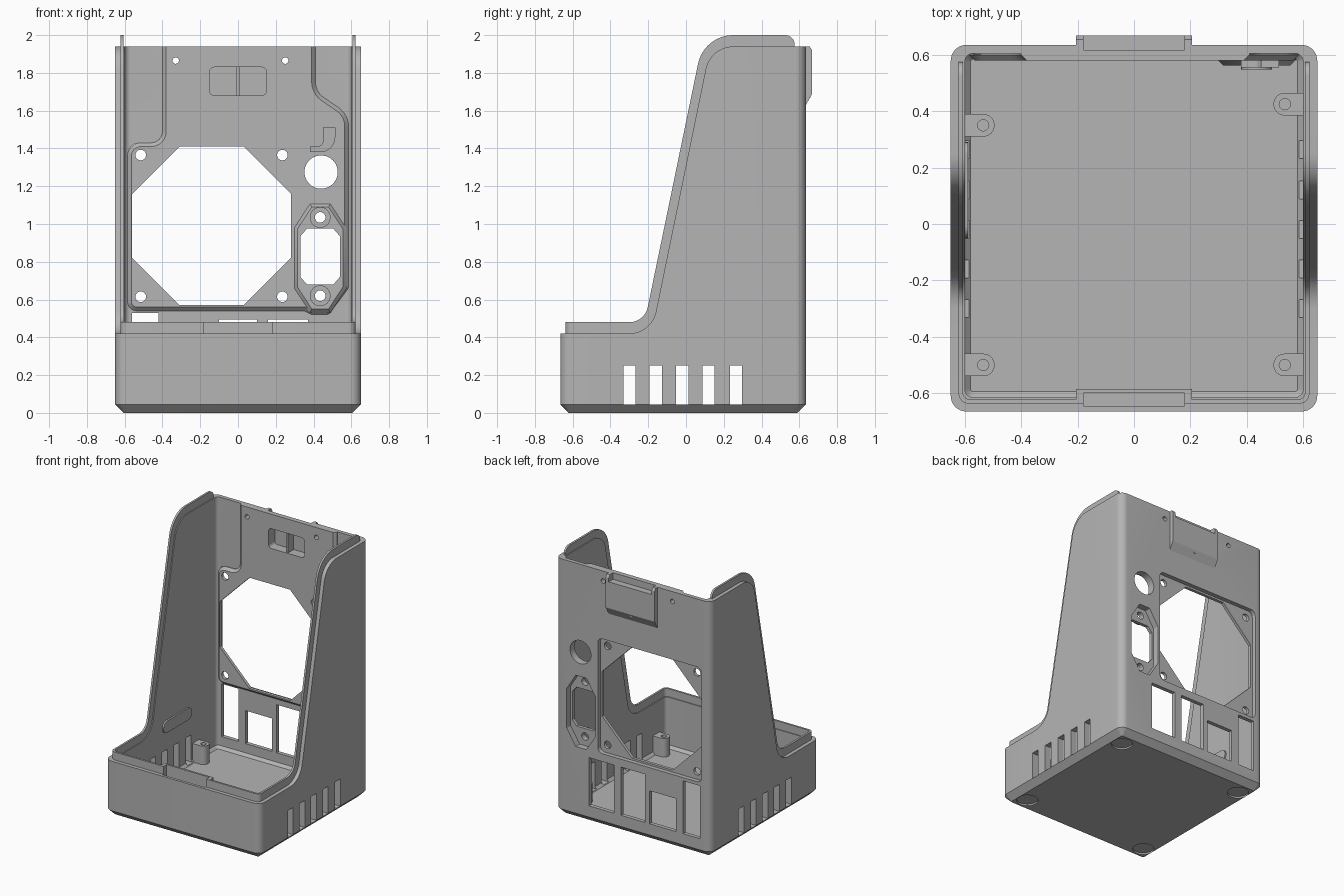
import bpy, bmesh, math
from mathutils import Vector

cube = bpy.data.objects.get("Cube")
if cube:
    bpy.data.objects.remove(cube, do_unlink=True)

grey = bpy.data.materials.new("mid grey plastic")
grey.use_nodes = True
grey.diffuse_color = (0.46, 0.46, 0.46, 1)
grey.node_tree.nodes["Principled BSDF"].inputs["Base Color"].default_value = (0.46, 0.46, 0.46, 1)


def outline(points, n=8):
    """Polygon whose corners (x, y, radius) become arcs."""
    out = []
    for i, p in enumerate(points):
        c = Vector(p[:2])
        r = p[2] if len(p) > 2 else 0
        if not r:
            out.append(c)
            continue
        d1 = (Vector(points[i - 1][:2]) - c).normalized()
        d2 = (Vector(points[(i + 1) % len(points)][:2]) - c).normalized()
        h = d1.angle(d2) / 2
        mid = c + (d1 + d2).normalized() * (r / math.sin(h))
        s = c + d1 * (r / math.tan(h)) - mid
        e = c + d2 * (r / math.tan(h)) - mid
        sweep = math.pi - 2 * h
        for k in range(n + 1):
            a = sweep * k / n
            out.append(mid + (s * math.sin(sweep - a) + e * math.sin(a)) / math.sin(sweep))
    return out


def rect(x0, x1, y0, y1, r=0):
    return outline([(x0, y0, r), (x1, y0, r), (x1, y1, r), (x0, y1, r)])


def chamfered(x0, x1, y0, y1, cx, cy):
    return [(x0 + cx, y0), (x1 - cx, y0), (x1, y0 + cy), (x1, y1 - cy),
            (x1 - cx, y1), (x0 + cx, y1), (x0, y1 - cy), (x0, y0 + cy)]


def circle(x, y, r, n=24):
    return [(x + r * math.cos(math.tau * k / n), y + r * math.sin(math.tau * k / n)) for k in range(n)]


def prism(name, pts, axis, a, b, bevel=0):
    """Extrude an outline along an axis, optionally chamfering its rim at a."""
    place = {"X": lambda u, v, w: (w, u, v), "Y": lambda u, v, w: (u, w, v),
             "Z": lambda u, v, w: (u, v, w)}[axis]
    bm = bmesh.new()
    near = [bm.verts.new(place(p[0], p[1], a)) for p in pts]
    far = [bm.verts.new(place(p[0], p[1], b)) for p in pts]
    rim = list(bm.faces.new(near).edges)
    bm.faces.new(far[::-1])
    for i in range(len(pts)):
        bm.faces.new((near[i], near[i - 1], far[i - 1], far[i]))
    bmesh.ops.recalc_face_normals(bm, faces=bm.faces[:])
    if bevel:
        bmesh.ops.bevel(bm, geom=rim, offset=bevel, segments=1, profile=0.5, affect="EDGES")
    me = bpy.data.meshes.new(name)
    bm.to_mesh(me)
    bm.free()
    me.materials.append(grey)
    ob = bpy.data.objects.new(name, me)
    bpy.context.collection.objects.link(ob)
    return ob


def boolean(ob, tools, op="DIFFERENCE"):
    """Stack one boolean per tool and apply them all."""
    bpy.context.view_layer.objects.active = ob
    for tool in tools:
        mod = ob.modifiers.new("cut", "BOOLEAN")
        mod.object, mod.operation, mod.solver = tool, op, "EXACT"
        bpy.ops.object.modifier_apply(modifier=mod.name)


cutters = []


def cutter(pts, axis, a, b, bevel=0):
    ob = prism("cutter", pts, axis, a, b, bevel)
    ob.hide_render = True
    cutters.append(ob)
    return ob


# Main shell: chamfered tub trimmed by the side profile and hollowed
shell = prism("outer_shell", rect(-0.65, 0.65, -0.665, 0.635, 0.055), "Z", 0, 2.1, 0.045)
side = outline([(-0.8, -0.1), (-0.8, 0.42), (-0.183, 0.42, 0.145), (0.129, 1.94, 0.15),
                (0.8, 1.94), (0.8, -0.1)], 12)
boolean(shell, [cutter(side, "X", -1, 1)], "INTERSECT")
hollow = [cutter(rect(-0.6, 0.6, -0.615, 0.605, 0.03), "Z", 0.04, 2.3, 0.02)]
for y in (-0.3, -0.16, -0.02, 0.12, 0.265):
    hollow.append(cutter(rect(y - 0.032, y + 0.032, 0.045, 0.25), "X", -0.8, 0.8))
for x in (-0.53, 0.53):
    for y in (-0.53, 0.5):
        hollow.append(cutter(circle(x, y, 0.075, 32), "Z", -0.1, 0.012))
boolean(shell, hollow)

# Thin raised lip following the rim
lip = prism("rim_lip", rect(-0.622, 0.622, -0.637, 0.62, 0.035), "Z", 0.3, 2.1)
lip_side = outline([(-0.8, 0.1), (-0.8, 0.48), (-0.219, 0.48, 0.1), (0.095, 2.0, 0.19),
                    (0.575, 2.0, 0.05), (0.575, 0.1)], 12)
boolean(lip, [cutter(lip_side, "X", -1, 1)], "INTERSECT")
boolean(lip, [cutter(rect(-0.607, 0.607, -0.622, 0.9, 0.025), "Z", 0.1, 2.3)])

# Thickened inner area of the back wall
panel = prism("back_panel", outline([
    (-0.4, 1.99), (-0.4, 1.43, 0.06), (-0.585, 1.43, 0.07), (-0.585, 0.54, 0.05),
    (0.35, 0.54), (0.39, 0.52, 0.03), (0.48, 0.52, 0.03), (0.585, 0.66, 0.04),
    (0.585, 1.58, 0.12), (0.41, 1.7, 0.1), (0.41, 1.99)]), "Y", 0.58, 0.615, 0.02)
boolean(panel, [cutter(rect(-1, 1, 1.94, 2.3), "Y", 0, 1)])

# Socket surround, its screw bosses and the rear hood
surround = prism("socket_surround", chamfered(0.295, 0.575, 0.53, 1.11, 0.085, 0.13), "Y", 0.563, 0.6, 0.02)
bosses = [prism("socket_screw_boss", circle(0.435, z, 0.055), "Y", 0.548, 0.596) for z in (0.62, 1.035)]
hood = prism("rear_hood", [(0.61, 1.63), (0.635, 1.63), (0.668, 1.69), (0.668, 1.92),
                           (0.655, 1.94), (0.61, 1.94)], "X", -0.205, 0.205)

# Socket, hood and remaining back wall openings
socket_cuts = [
    cutter(chamfered(0.315, 0.555, 0.55, 1.09, 0.075, 0.12), "Y", 0.588, 0.8),
    cutter(chamfered(0.33, 0.54, 0.68, 0.975, 0.035, 0.04), "Y", 0.4, 0.8),
]
for z in (0.62, 1.035):
    socket_cuts.append(cutter(circle(0.435, z, 0.028), "Y", 0.4, 0.8))
hood_cuts = [
    cutter(rect(-0.15, 0.15, 1.68, 1.83, 0.025), "Y", 0.4, 0.655),
    cutter(rect(-0.18, 0.18, 1.89, 2.2), "Y", 0.617, 0.8),
]
wall_cuts = [
    cutter(rect(-0.575, 0.295, 0.555, 1.425, 0.04), "Y", 0.603, 0.8),
    cutter(chamfered(-0.56, 0.28, 0.57, 1.41, 0.25, 0.25), "Y", 0.4, 0.8),
    cutter(circle(0.44, 1.275, 0.088, 40), "Y", 0.4, 0.8),
]
for x in (-0.515, 0.235):
    for z in (0.615, 1.365):
        wall_cuts.append(cutter(circle(x, z, 0.028), "Y", 0.4, 0.8))
for x in (-0.33, 0.25):
    wall_cuts.append(cutter(circle(x, 1.865, 0.017), "Y", 0.4, 0.8))
for x0, x1, top in ((-0.56, -0.42, 0.53), (-0.36, -0.14, 0.38), (-0.1, 0.1, 0.495), (0.16, 0.37, 0.495)):
    wall_cuts.append(cutter(rect(x0, x1, 0.13, top), "Y", 0.55, 0.8))
for part in (shell, panel):
    boolean(part, wall_cuts + socket_cuts + hood_cuts)
for part in [surround] + bosses:
    boolean(part, socket_cuts)
boolean(hood, hood_cuts)
prism("window_rib", rect(-0.008, 0.008, 1.67, 1.84), "Y", 0.59, 0.66)

# Front latch: thickened wall with a pocket in its top
latch = prism("front_latch_block", [(-0.63, 0.25), (-0.615, 0.25), (-0.585, 0.31), (-0.585, 0.48), (-0.63, 0.48)],
              "X", -0.205, 0.205)
pocket = cutter(rect(-0.18, 0.18, -0.645, -0.6), "Z", 0.37, 0.7)
for part in (shell, lip, latch):
    boolean(part, [pocket])

# Floor standoffs joined to the side walls
for x, y in ((-1, 0.35), (1, 0.425), (-1, -0.5), (1, -0.5)):
    pts = [(x * u, y + v) for u, v in outline([(0.61, -0.04), (0.495, -0.04, 0.039),
                                             (0.495, 0.04, 0.039), (0.61, 0.04)])]
    post = prism("board_standoff", pts, "Z", 0.03, 0.18)
    boolean(post, [cutter(circle(x * 0.535, y, 0.02, 16), "Z", 0.08, 0.3)])

# Cable elbow above the round hole and the pad on the right wall
prism("cable_elbow", outline([(0.45, 1.51), (0.515, 1.51), (0.515, 1.38, 0.08), (0.38, 1.38),
                              (0.38, 1.41), (0.45, 1.41, 0.03)]), "Y", 0.555, 0.59)
prism("side_wall_pad", rect(-0.05, 0.29, 0.385, 0.475, 0.044), "X", -0.588, -0.61)

# Remove the cutters and smooth the rounded areas
for ob in cutters:
    bpy.data.objects.remove(ob, do_unlink=True)
for ob in bpy.context.collection.objects:
    ob.select_set(ob.type == "MESH")
bpy.context.view_layer.objects.active = shell
bpy.ops.object.shade_smooth_by_angle(angle=math.radians(25))
